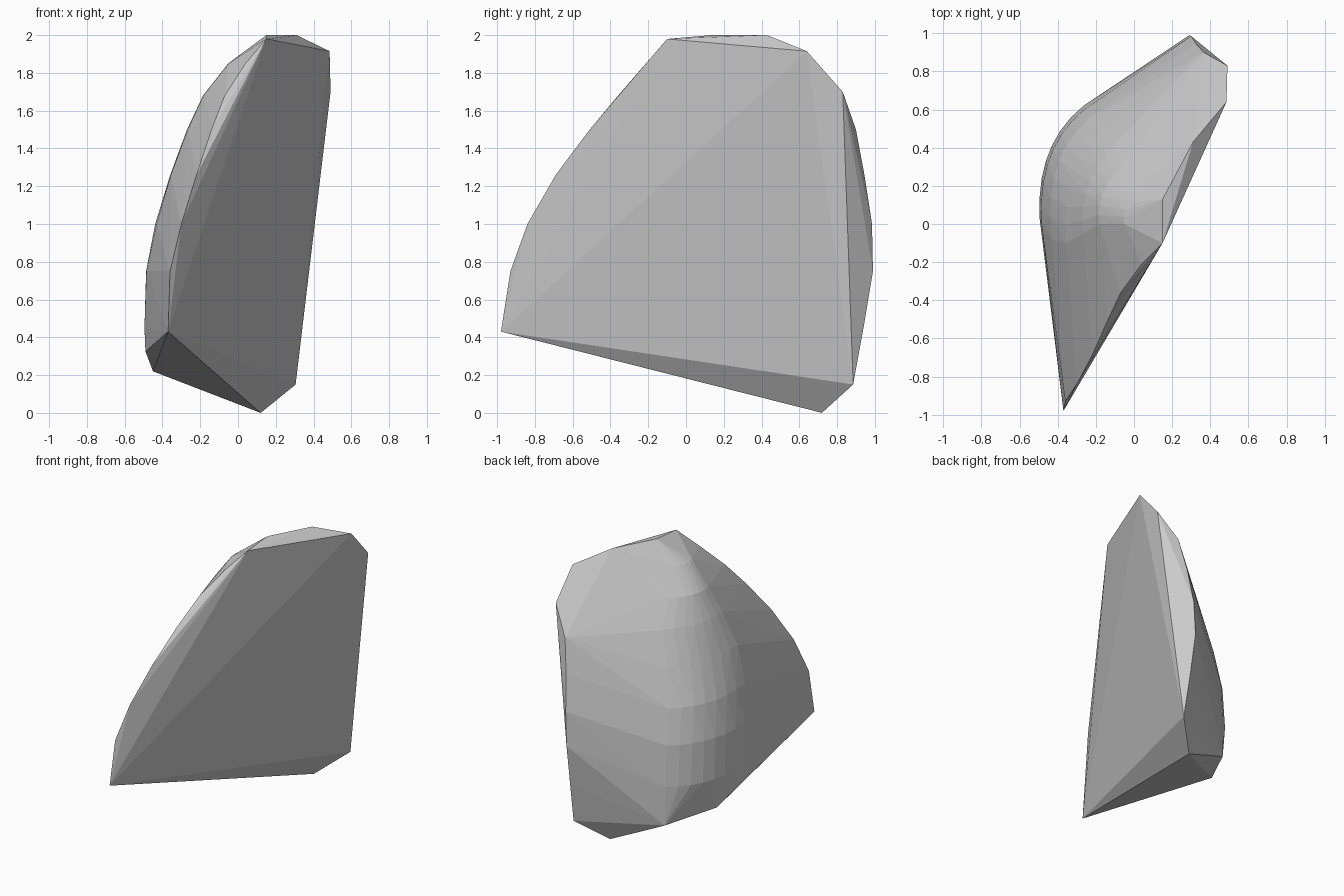
import bpy, bmesh
from mathutils import Vector
from mathutils.geometry import interpolate_bezier

if "Cube" in bpy.data.objects:
    bpy.data.objects.remove(bpy.data.objects["Cube"])

# Level sections: z, front edge, start / control / end of rounded corner, back edge
sections = [
    (0.45, (-.37, -.97), (-.495, .03), (-.515, .42), (-.265, .62), (.295, .94)),
    (0.75, (-.36, -.93), (-.485, .00), (-.51, .40), (-.26, .60), (.29, .99)),
    (1.00, (-.30, -.84), (-.43, -.08), (-.48, .34), (-.24, .55), (.30, .985)),
    (1.26, (-.22, -.69), (-.355, -.10), (-.385, .25), (-.18, .48), (.325, .945)),
    (1.50, (-.14, -.51), (-.265, -.05), (-.30, .20), (-.10, .42), (.365, .90)),
    (1.68, (-.07, -.36), (-.18, .00), (-.215, .17), (-.02, .36), (.48, .83)),
    (1.85, (.04, -.21), (-.05, .00), (-.07, .12), (.10, .30), (.48, .69)),
]

# Sharp corners of the flat cut faces
corners = [
    (-.37, -.98, .43), (.12, .72, 0), (.305, .885, .15), (.29, .99, .75),
    (.49, .83, 1.70), (.485, .64, 1.915), (.31, .43, 2.0), (.15, .13, 2.0),
    (.15, -.10, 1.98), (-.45, .28, .22), (-.26, .62, .165), (-.49, .04, .325),
]

bm = bmesh.new()
for co in corners:
    bm.verts.new(co)
for z, front, start, ctrl, end, back in sections:
    s, c, e = (Vector((*p, z)) for p in (start, ctrl, end))
    bm.verts.new((*front, z))
    bm.verts.new((*back, z))
    for p in interpolate_bezier(s, s.lerp(c, 2 / 3), e.lerp(c, 2 / 3), e, 8):
        bm.verts.new(p)

# Wrap the points in one faceted shell
hull = bmesh.ops.convex_hull(bm, input=bm.verts[:])
loose = {g for g in hull["geom_interior"] + hull["geom_unused"]
         if isinstance(g, bmesh.types.BMVert)}
bmesh.ops.delete(bm, geom=list(loose), context='VERTS')
bmesh.ops.recalc_face_normals(bm, faces=bm.faces[:])

mesh = bpy.data.meshes.new("rock_shard")
bm.to_mesh(mesh)
bm.free()
rock = bpy.data.objects.new("rock_shard", mesh)
bpy.context.collection.objects.link(rock)
